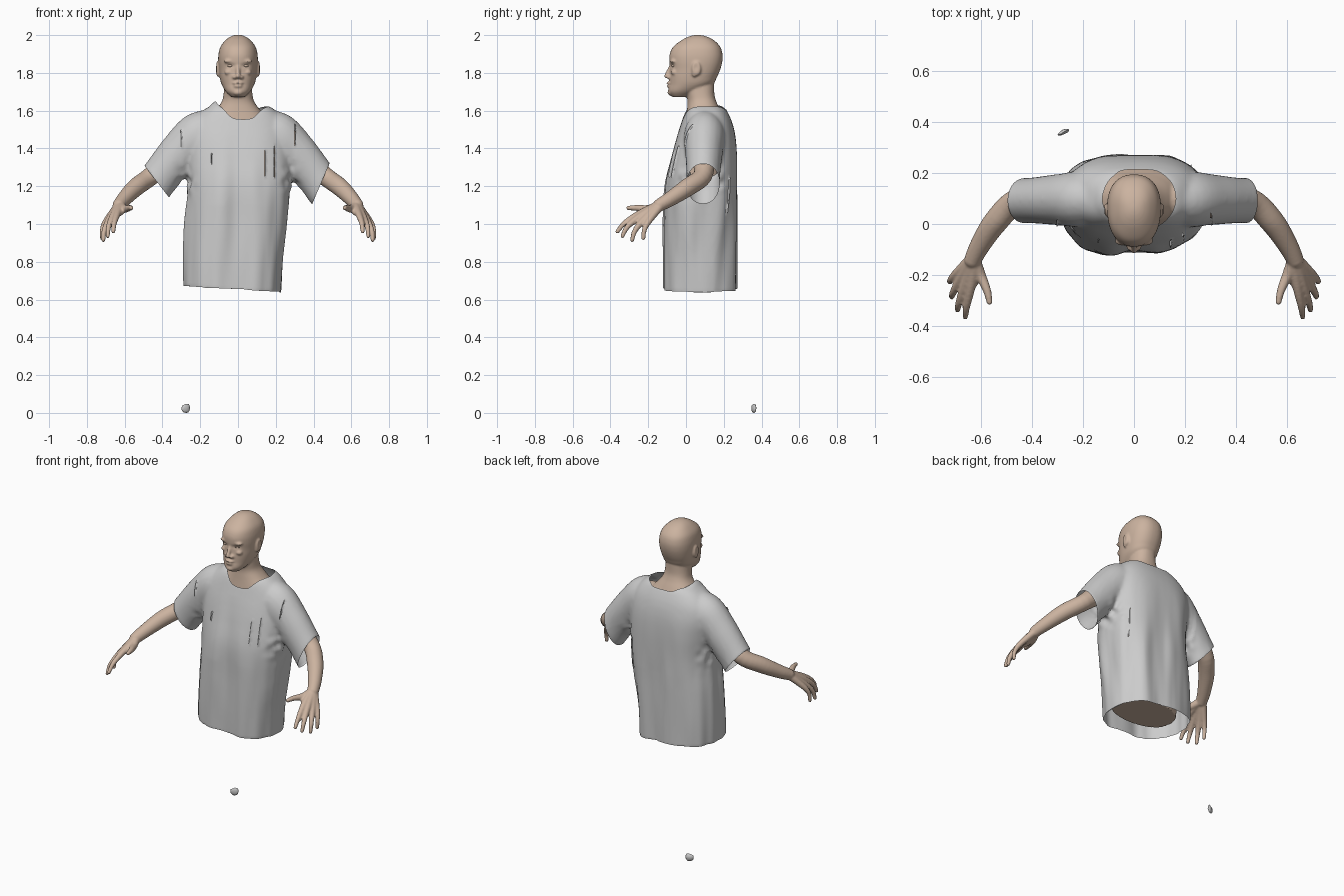
import bpy, bmesh, math
from mathutils import Vector, Matrix, noise

if "Cube" in bpy.data.objects:
    bpy.data.objects.remove(bpy.data.objects["Cube"])

skin = bpy.data.materials.new("skin")
skin.diffuse_color = (0.60, 0.45, 0.35, 1)
skin.use_nodes = True
skin.node_tree.nodes["Principled BSDF"].inputs["Base Color"].default_value = skin.diffuse_color


def spline(rows, k=6):
    """Catmull-Rom resampling of rows of numbers"""
    out, n = [], len(rows)
    for i in range(n - 1):
        a, b, c, d = (rows[max(0, min(n - 1, i + j))] for j in (-1, 0, 1, 2))
        for s in range(k):
            t = s / k
            out.append([0.5 * (2 * q + (r - p) * t + (2 * p - 5 * q + 4 * r - w) * t * t
                               + (3 * q - p - 3 * r + w) * t ** 3) for p, q, r, w in zip(a, b, c, d)])
    return out + [list(rows[-1])]


def skin_rings(bm, rings):
    vs = [[bm.verts.new(p) for p in r] for r in rings]
    m = len(vs[0])
    for a, b in zip(vs, vs[1:]):
        for i in range(m):
            bm.faces.new((a[i], a[(i + 1) % m], b[(i + 1) % m], b[i]))
    bm.faces.new(vs[0][::-1])
    bm.faces.new(vs[-1])


def loft(bm, rows, n=2.3, taper=0.0):
    """Stack of superellipses, rows are z, x0, x1, y0, y1"""
    rings = []
    for z, x0, x1, y0, y1 in spline(rows):
        ring = []
        for i in range(48):
            a = math.tau * i / 48
            c, s = math.cos(a), math.sin(a)
            u = math.copysign(abs(c) ** (2 / n), c)
            v = math.copysign(abs(s) ** (2 / n), s)
            u *= 1 + taper * v
            ring.append(((x0 + x1) / 2 + (x1 - x0) / 2 * u, (y0 + y1) / 2 + (y1 - y0) / 2 * v, z))
        rings.append(ring)
    skin_rings(bm, rings)


def ball(bm, c, s):
    m = Matrix.Translation(c) @ Matrix.Diagonal((*s, 1))
    bmesh.ops.create_uvsphere(bm, u_segments=20, v_segments=12, radius=1, matrix=m)


def tube(bm, pts, side=1, flat=1.0):
    """Round limb through points x, y, z, r, mirrored by side"""
    rows = spline([(p[0] * side, *p[1:]) for p in pts], 5)
    rings = []
    for i, (x, y, z, r) in enumerate(rows):
        d = (Vector(rows[min(i + 1, len(rows) - 1)][:3]) - Vector(rows[max(i - 1, 0)][:3])).normalized()
        u = d.cross(Vector((0, 1, 0))).normalized()
        v = d.cross(u)
        rings.append([Vector((x, y, z)) + r * (math.cos(t) * u + flat * math.sin(t) * v)
                      for t in (math.tau * j / 20 for j in range(20))])
    skin_rings(bm, rings)
    for e in (rows[0], rows[-1]):
        ball(bm, e[:3], (e[3], e[3] * flat, e[3]))


def finish(bm, name, mat=None, voxel=None, smooth=0):
    bmesh.ops.recalc_face_normals(bm, faces=bm.faces)
    me = bpy.data.meshes.new(name)
    bm.to_mesh(me)
    bm.free()
    ob = bpy.data.objects.new(name, me)
    bpy.context.collection.objects.link(ob)
    bpy.ops.object.select_all(action='DESELECT')
    bpy.context.view_layer.objects.active = ob
    ob.select_set(True)
    if voxel:
        m = ob.modifiers.new("fuse", 'REMESH')
        m.mode, m.voxel_size = 'VOXEL', voxel
        s = ob.modifiers.new("soften", 'SMOOTH')
        s.factor, s.iterations = 0.5, smooth
        bpy.ops.object.modifier_apply(modifier="fuse")
        bpy.ops.object.modifier_apply(modifier="soften")
    if mat:
        ob.data.materials.clear()
        ob.data.materials.append(mat)
    bpy.ops.object.shade_smooth_by_angle(angle=math.radians(50))
    return ob


def gauss(x, w):
    return math.exp(-(x / w) ** 2)


# body: torso, neck and skull
bm = bmesh.new()
loft(bm, [(z, -w, w, a, b) for z, w, a, b in [
    (0.69, .205, -.05, .225), (0.82, .21, -.055, .235), (0.95, .20, -.055, .215), (1.10, .19, -.055, .20),
    (1.25, .20, -.06, .215), (1.40, .21, -.037, .235), (1.50, .19, -.01, .225), (1.56, .155, 0, .20),
    (1.61, .112, .006, .178), (1.65, .085, .008, .16), (1.69, .076, 0, .15), (1.76, .07, -.02, .15)]])
loft(bm, [(z, -w, w, a, b) for z, w, a, b in [
    (1.672, .035, -.072, .0), (1.70, .064, -.092, .06), (1.74, .087, -.088, .14), (1.78, .097, -.087, .165),
    (1.82, .102, -.084, .182), (1.86, .105, -.088, .192), (1.90, .103, -.086, .193), (1.94, .092, -.066, .18),
    (1.975, .064, -.02, .145), (1.994, .036, .02, .105), (2.001, .01, .05, .07)]], 2.3, 0.05)

# facial features on the centre line
tube(bm, [(0, -.078, 1.84, .009), (0, -.091, 1.81, .011), (0, -.103, 1.783, .013)])
ball(bm, (0, -.089, 1.746), (.027, .014, .008))
ball(bm, (0, -.088, 1.731), (.024, .014, .009))
ball(bm, (0, -.078, 1.697), (.028, .02, .018))

# paired features, arms and hands
for s in (-1, 1):
    ball(bm, (s * .017, -.090, 1.777), (.013, .014, .010))
    ball(bm, (s * .042, -.068, 1.862), (.034, .017, .010))
    ball(bm, (s * .050, -.060, 1.803), (.022, .020, .016))
    ball(bm, (s * .109, .055, 1.823), (.010, .025, .039))
    ball(bm, (s * .104, .045, 1.80), (.010, .015, .022))
    tube(bm, [(.08, .10, 1.51, .07), (.20, .095, 1.48, .077), (.33, .09, 1.37, .064), (.455, .09, 1.258, .050),
              (.54, .01, 1.195, .048), (.60, -.08, 1.135, .040), (.63, -.14, 1.10, .034)], s)
    for pts in [[(.62, -.15, 1.10, .022), (.64, -.255, 1.05, .018), (.655, -.325, 1.005, .014), (.66, -.363, .96, .011)],
                [(.63, -.15, 1.095, .024), (.664, -.25, 1.035, .019), (.685, -.31, .985, .014), (.69, -.337, .935, .011)],
                [(.635, -.145, 1.095, .024), (.684, -.225, 1.02, .018), (.708, -.27, .965, .014), (.713, -.285, .915, .011)],
                [(.64, -.14, 1.09, .022), (.698, -.197, 1.015, .017), (.718, -.22, .97, .013), (.72, -.226, .925, .011)],
                [(.62, -.15, 1.095, .024), (.60, -.20, 1.08, .021), (.575, -.26, 1.085, .016), (.565, -.305, 1.085, .012)],
                [(.62, -.15, 1.095, .022), (.62, -.215, 1.065, .018), (.64, -.25, 1.05, .014)]]:
        tube(bm, pts, s)
body = finish(bm, "body", skin, 0.006, 3)

# eye sockets, mouth line and ear hollows
for v in body.data.vertices:
    p = v.co
    if p.z > 1.7:
        ax = abs(p.x)
        if p.y < 0:
            p.y += .007 * gauss(ax - .038, .022) * gauss(p.z - 1.838, .012)
            p.y += .005 * gauss(p.x, .026) * gauss(p.z - 1.738, .003)
        if ax > .106:
            p.x -= math.copysign(.006 * gauss(p.y - .052, .012) * gauss(p.z - 1.828, .02), p.x)
bm = bmesh.new()
for s in (-1, 1):
    ball(bm, (s * .039, -.061, 1.838), (.018, .016, .009))
finish(bm, "eyes", skin)

# shirt: torso and sleeves fused into one form
bm = bmesh.new()
loft(bm, [(0.58, -.285, .22, -.115, .27), (0.80, -.287, .235, -.117, .27), (1.00, -.282, .26, -.113, .27),
          (1.20, -.265, .28, -.105, .272), (1.35, -.27, .28, -.077, .272), (1.45, -.27, .27, -.052, .265),
          (1.53, -.25, .25, -.027, .247), (1.59, -.20, .21, -.007, .222), (1.625, -.14, .16, .01, .20),
          (1.645, -.07, .09, .03, .17)], 2.6)
for s in (-1, 1):
    tube(bm, [(.10, .10, 1.53, .09), (.20, .098, 1.47, .127), (.30, .095, 1.38, .116), (.40, .092, 1.265, .104),
              (.47, .09, 1.172, .105), (.56, .085, 1.06, .105)], s, 0.86)
shirt = finish(bm, "shirt", None, 0.012, 4)

# cut open the hem, sleeve ends and neckline
bm = bmesh.new()
bm.from_mesh(shirt.data)
bmesh.ops.bisect_plane(bm, geom=bm.verts[:] + bm.edges[:] + bm.faces[:], plane_co=(0, 0, .655),
                       plane_no=(.06, 0, 1), clear_inner=True)


def cut_part(fs, **kw):
    geom = fs + list({e for f in fs for e in f.edges}) + list({v for f in fs for v in f.verts})
    return bmesh.ops.bisect_plane(bm, geom=geom, **kw)['geom_cut']


for s, top, low in ((1, (.48, 1.31), (.39, 1.10)), (-1, (.485, 1.295), (.365, 1.14))):
    cut_part([f for f in bm.faces if f.calc_center_median().x * s > .33], plane_co=(s * top[0], 0, top[1]),
             plane_no=(s * (top[1] - low[1]), 0, low[0] - top[0]), clear_outer=True)
hole = []
for f in bm.faces:
    c = f.calc_center_median()
    if ((c.x - .02) / .145) ** 2 + ((c.y - .10) / .125) ** 2 < 1 and c.z > 1.56 + .2 * c.y:
        hole.append(f)
bmesh.ops.delete(bm, geom=hole, context='FACES')
for _ in range(10):
    new = {}
    for v in bm.verts:
        nb = [e.other_vert(v).co for e in v.link_edges if e.is_boundary]
        if len(nb) == 2:
            new[v] = v.co * .5 + (nb[0] + nb[1]) * .25
    for v, co in new.items():
        v.co = co

# hanging folds and crumpled armpits
bm.normal_update()
for v in bm.verts:
    p, d = v.co.copy(), 0.0
    low = max(0, min(1, (1.5 - p.z) / .4))
    if abs(p.x) < .3:
        for x in ((-.12, .13) if p.y > .09 else (-.10, .11)):
            d += low * .008 * gauss(p.x - x, .045)
        d -= low * .008 * gauss(p.x, .045)
        d += low * .012 * noise.noise(Vector((p.x * 14, p.y * 14, p.z * 2)))
    d += .026 * noise.noise(p * 20) * gauss(abs(p.x) - .28, .04) * gauss(p.z - 1.23, .06)
    v.co = p + v.normal * d
    # raised fold at one side of the collar
    v.co.z += .02 * gauss(p.x + .12, .025) * gauss(p.y - .08, .05) * (p.z > 1.5)

# torn slits: x, z range, rear or front
for x, z0, z1, rear in [(-.14, 1.31, 1.38, 0), (.14, 1.24, 1.40, 0), (.19, 1.24, 1.42, 0),
                        (.30, 1.41, 1.53, 0), (-.30, 1.40, 1.50, 0), (.22, 1.05, 1.25, 1)]:
    fs = [f for f in bm.faces for c in [f.calc_center_median()]
          if abs(c.x - x) < .03 and z0 < c.z < z1 and (c.y > .09) == bool(rear)]
    cut = cut_part(fs, plane_co=(x, 0, 0), plane_no=(1, 0, 0))
    es = [e for e in cut if isinstance(e, bmesh.types.BMEdge)]
    bmesh.ops.split_edges(bm, edges=es)
    bm.normal_update()
    for v in bm.verts:
        if (abs(v.co.x - x) < .001 and v.is_boundary and z0 < v.co.z < z1
                and all(f.calc_center_median().x > x for f in v.link_faces)):
            v.co += v.normal * .008
bm.to_mesh(shirt.data)
bm.free()
bpy.ops.object.select_all(action='DESELECT')
bpy.context.view_layer.objects.active = shirt
shirt.select_set(True)
bpy.ops.object.shade_smooth_by_angle(angle=math.radians(50))

# loose cloth scrap at ground level
bm = bmesh.new()
bmesh.ops.create_icosphere(bm, subdivisions=2, radius=1)
for v in bm.verts:
    v.co *= 1 + .25 * noise.noise(v.co * 1.7)
m = Matrix.Translation((-.275, .36, .025)) @ Matrix.Rotation(.45, 4, 'Z') @ Matrix.Diagonal((.026, .009, .024, 1))
bmesh.ops.transform(bm, matrix=m, verts=bm.verts)
dz = min(v.co.z for v in bm.verts)
bmesh.ops.translate(bm, verts=bm.verts, vec=(0, 0, -dz))
finish(bm, "cloth_scrap")
